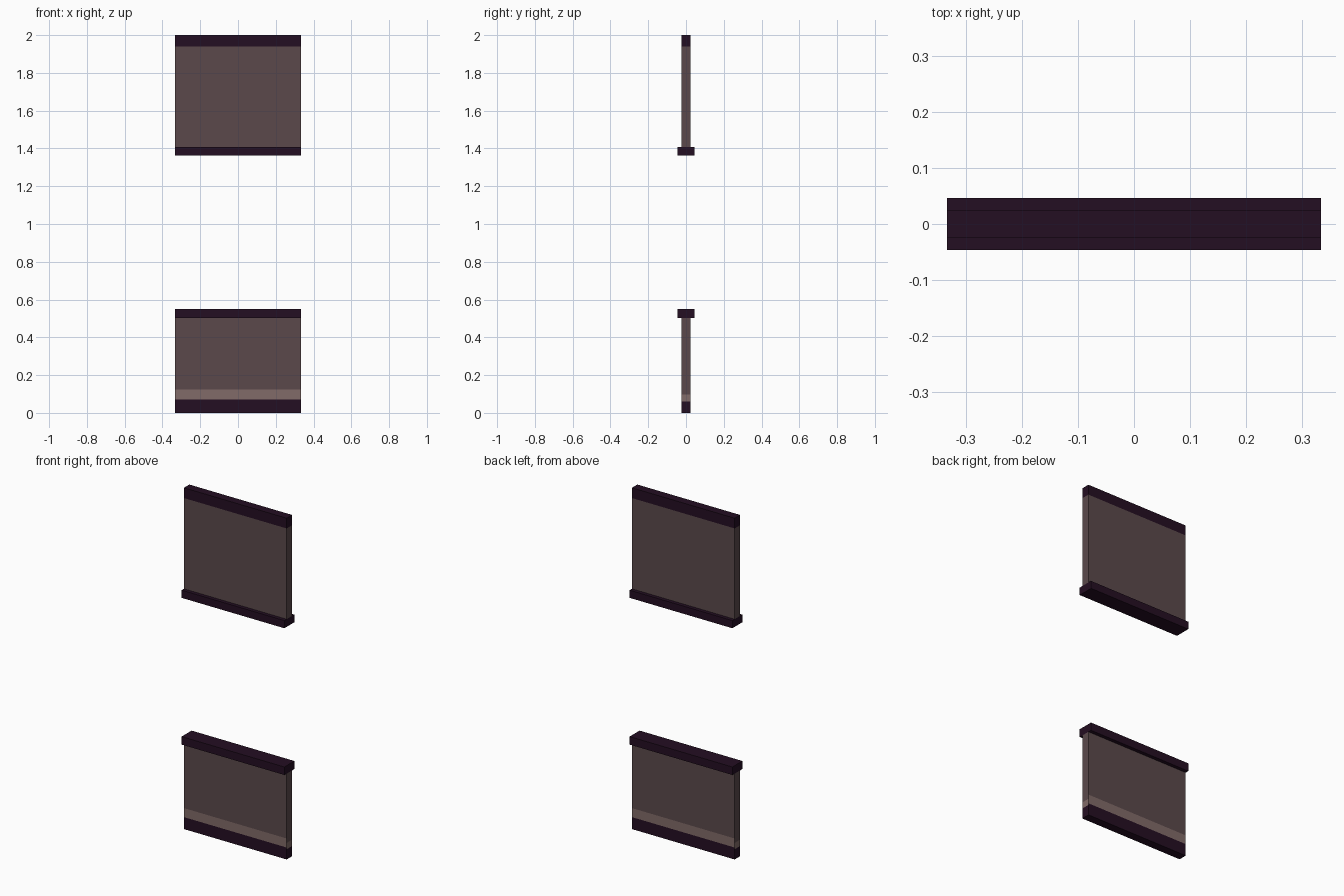
import bpy, bmesh
from mathutils import Vector

if "Cube" in bpy.data.objects:
    bpy.data.objects.remove(bpy.data.objects["Cube"])


def lin(c):
    c /= 255
    return c / 12.92 if c <= 0.04045 else ((c + 0.055) / 1.055) ** 2.4


def material(name, rgb):
    m = bpy.data.materials.new(name)
    m.diffuse_color = (*[lin(c) for c in rgb], 1)
    m.use_nodes = True
    m.node_tree.nodes["Principled BSDF"].inputs["Base Color"].default_value = m.diffuse_color
    return m


DARK, WALL, LIGHT = range(3)
MATS = [material("dark_trim", (36, 14, 34)),
        material("brown_wall", (91, 73, 75)),
        material("light_band", (129, 107, 104))]
HALF_WIDTH = 0.333


def slab(name, half_depth, z0, z1, cuts=(), rule=lambda z, end: DARK):
    """Box with horizontal cuts, coloured by height and by end or long side."""
    bm = bmesh.new()
    bmesh.ops.create_cube(bm, size=1)
    for v in bm.verts:
        v.co = Vector((v.co.x * 2 * HALF_WIDTH, v.co.y * 2 * half_depth,
                       z0 + (v.co.z + 0.5) * (z1 - z0)))
    for z in cuts:
        bmesh.ops.bisect_plane(bm, geom=bm.verts[:] + bm.edges[:] + bm.faces[:],
                               plane_co=(0, 0, z), plane_no=(0, 0, 1))
    bm.normal_update()
    me = bpy.data.meshes.new(name)
    for m in MATS:
        me.materials.append(m)
    for f in bm.faces:
        f.material_index = rule(f.calc_center_median().z, abs(f.normal.x) > 0.5)
    bm.to_mesh(me)
    bm.free()
    bpy.context.collection.objects.link(bpy.data.objects.new(name, me))


def lower_rule(z, end):
    base, band = (0.06, 0.097) if end else (0.07, 0.123)
    return DARK if z < base else LIGHT if z < band else WALL


# wall below the window opening, with skirting and light band
slab("lower_wall", 0.025, 0, 0.503, (0.06, 0.07, 0.097, 0.123), lower_rule)
slab("window_sill", 0.046, 0.503, 0.55)

# wall above the opening, with top trim
slab("upper_wall", 0.025, 1.408, 2.0, (1.94,),
     lambda z, end: DARK if z > 1.94 else WALL)
slab("window_lintel", 0.046, 1.363, 1.408)
